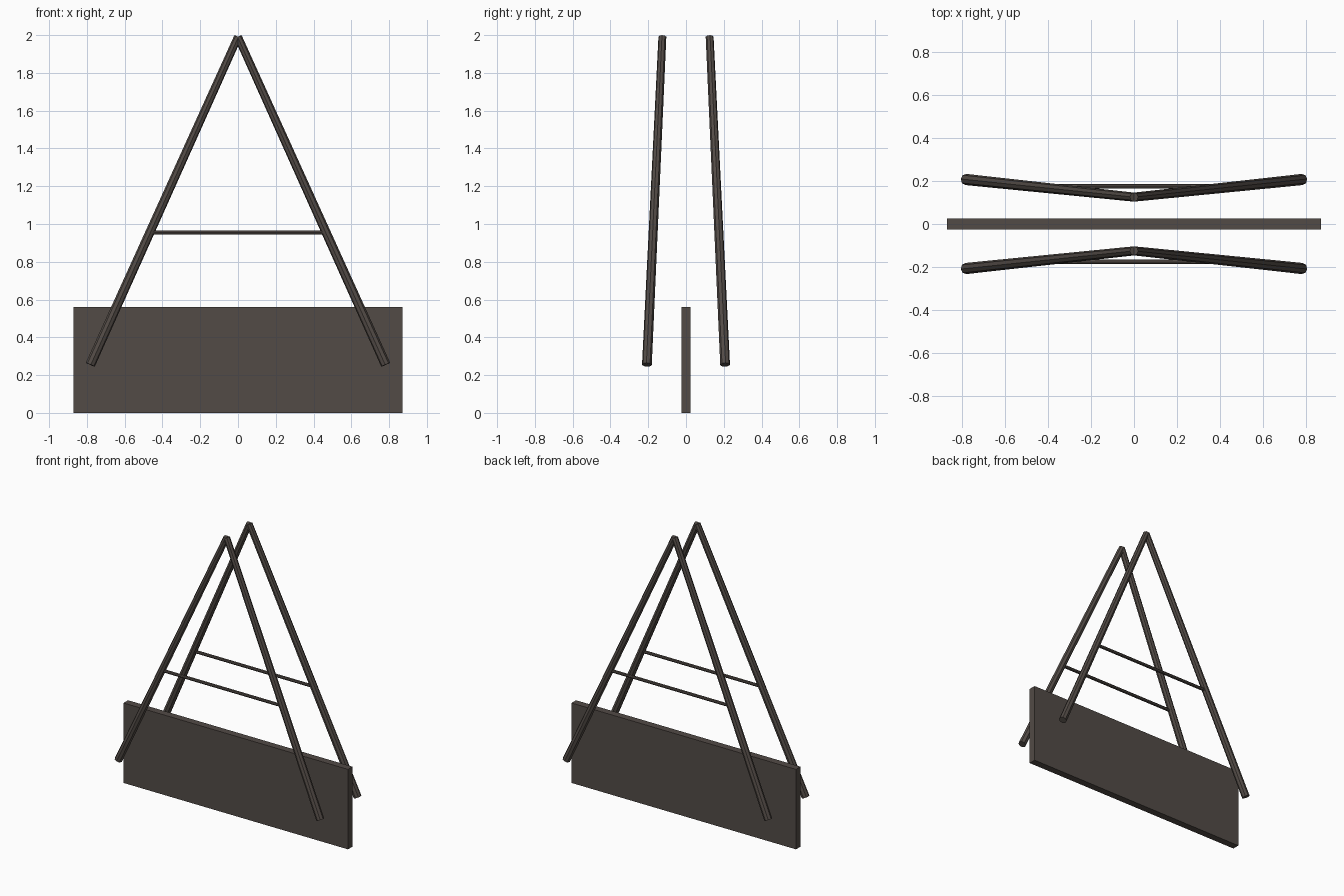
import bpy, math
from mathutils import Vector

if "Cube" in bpy.data.objects:
    bpy.data.objects.remove(bpy.data.objects["Cube"])


def material(name, rgb):
    m = bpy.data.materials.new(name)
    m.diffuse_color = (*rgb, 1)
    m.use_nodes = True
    m.node_tree.nodes["Principled BSDF"].inputs["Base Color"].default_value = m.diffuse_color
    return m


dark_wood = material("dark brown", (0.085, 0.070, 0.061))


def rod(name, a, b, r1, r2, sides=8):
    """Tapered faceted rod from a to b."""
    a, b = Vector(a), Vector(b)
    d = b - a
    bpy.ops.mesh.primitive_cone_add(vertices=sides, radius1=r1, radius2=r2,
                                    depth=d.length, location=(a + b) / 2)
    o = bpy.context.object
    o.rotation_euler = d.to_track_quat('Z', 'Y').to_euler()
    o.name = name
    o.data.materials.append(dark_wood)
    return o


# Upright plank
bpy.ops.mesh.primitive_cube_add(size=1, location=(0, 0, 0.28))
plank = bpy.context.object
plank.name = "plank"
plank.scale = (1.74, 0.05, 0.56)
plank.data.materials.append(dark_wood)

# Two A-shaped frames, each with two legs and a thin crossbar
for side, sy in (("front", -1), ("back", 1)):
    for hand, sx in (("left", -1), ("right", 1)):
        rod(f"{side}_{hand}_leg", (sx * 0.782, sy * 0.207, 0.255),
            (0, sy * 0.125, 1.991), 0.026, 0.021)
    rod(f"{side}_crossbar", (-0.465, sy * 0.176, 0.955),
        (0.465, sy * 0.176, 0.955), 0.011, 0.011)
